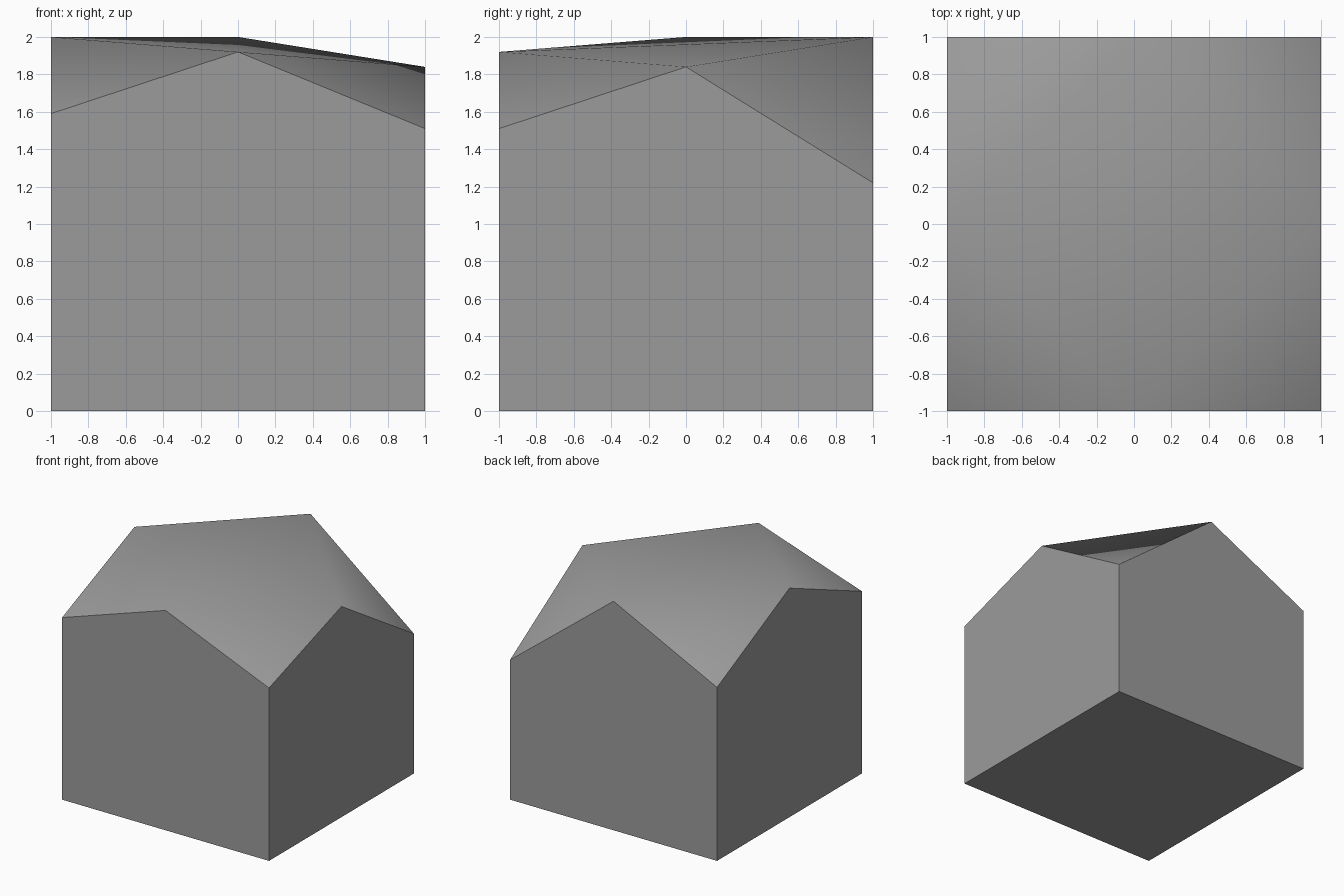
import bpy
import bmesh
import math

cube = bpy.data.objects.get("Cube")
if cube:
    bpy.data.objects.remove(cube, do_unlink=True)

# Single plain grey material
GREY = (0.33, 0.33, 0.33, 1.0)
grey = bpy.data.materials.new("plain_grey")
grey.use_nodes = True
grey.diffuse_color = GREY
bsdf = next(n for n in grey.node_tree.nodes if n.type == "BSDF_PRINCIPLED")
bsdf.inputs["Base Color"].default_value = GREY

# Rim of the block, anticlockwise from the front -x corner:
# corners and side midpoints alternate (x, y, height)
RIM = [(-1, -1, 1.59), (0, -1, 1.92), (1, -1, 1.51), (1, 0, 1.84),
       (1, 1, 1.22), (0, 1, 2.0), (-1, 1, 1.515), (-1, 0, 2.0)]

bm = bmesh.new()
rim = [bm.verts.new(p) for p in RIM]
base = [bm.verts.new((x, y, 0)) for x, y, _ in RIM[::2]]

# Base and four gabled walls
bm.faces.new(base[::-1])
for i in range(4):
    j = (i + 1) % 4
    bm.faces.new((base[i], base[j], rim[2 * j], rim[2 * i + 1], rim[2 * i]))

# Sloping corner facets
for i in range(0, 8, 2):
    bm.faces.new((rim[i - 1], rim[i], rim[i + 1]))

# Middle of the top, folded along the front-to-back ridge
front, right, back, left = rim[1::2]
bm.faces.new((front, right, back))
bm.faces.new((front, back, left))

mesh = bpy.data.meshes.new("faceted_block")
bm.to_mesh(mesh)
bm.free()
mesh.materials.append(grey)
block = bpy.data.objects.new("faceted_block", mesh)
bpy.context.collection.objects.link(block)

# Soft shading across the top, crisp wall edges
bpy.ops.object.select_all(action="DESELECT")
block.select_set(True)
bpy.context.view_layer.objects.active = block
bpy.ops.object.shade_smooth_by_angle(angle=math.radians(50))
